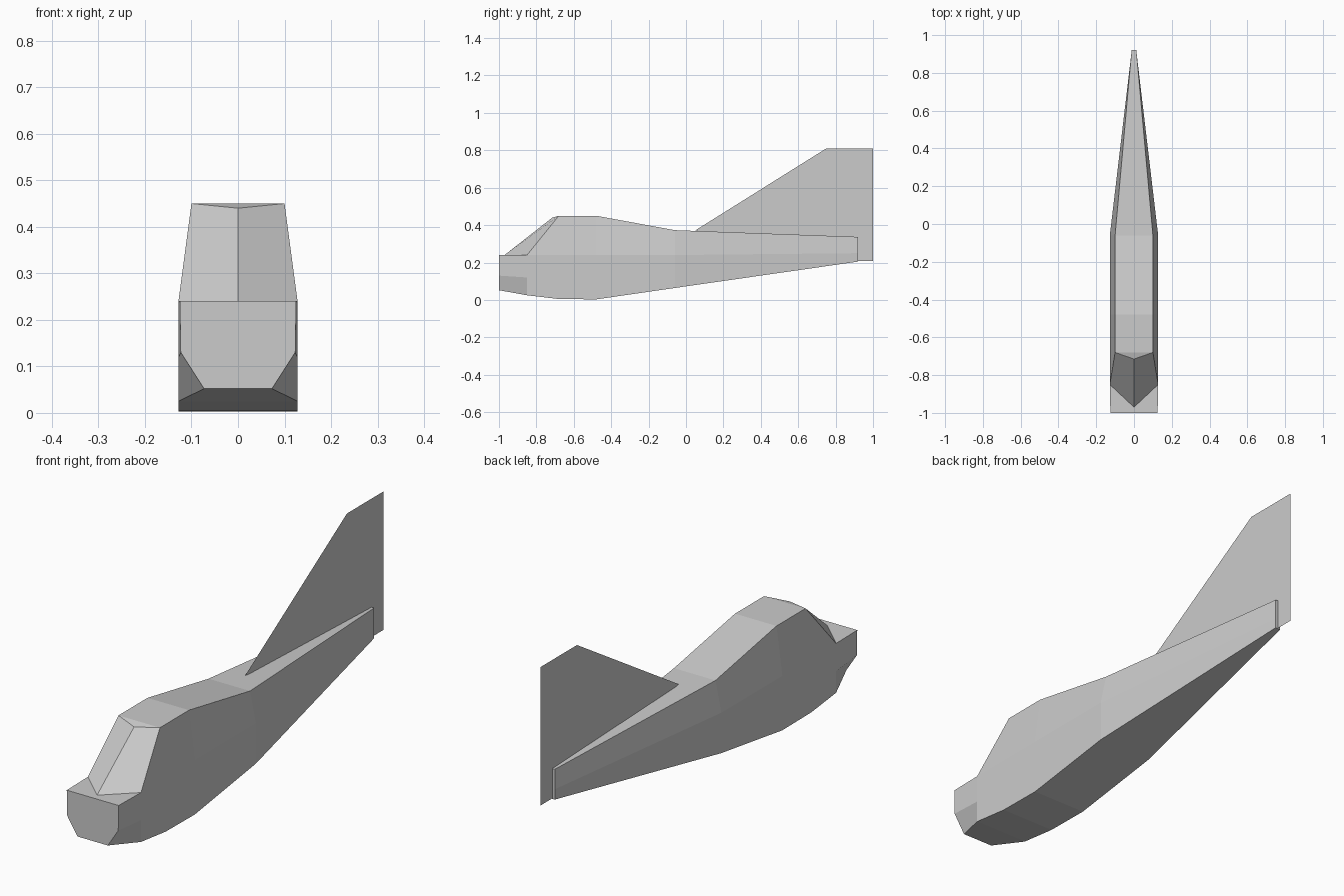
import bpy, bmesh

if "Cube" in bpy.data.objects:
    bpy.data.objects.remove(bpy.data.objects["Cube"])


def make_object(name, bm):
    mesh = bpy.data.meshes.new(name)
    bm.to_mesh(mesh)
    bm.free()
    ob = bpy.data.objects.new(name, mesh)
    bpy.context.collection.objects.link(ob)
    return ob


# Fuselage half-sections: y, then (x, z) for bottom, lower side, belt line, roof edge
sections = [
    (-1.00, [(.073, .052), (.123, .13), (.125, .24)]),
    (-0.85, [(.128, .025), (.128, .12), (.128, .24)]),
    (-0.68, [(.128, .005), (.128, .12), (.128, .24), (.10, .45)]),
    (-0.48, [(.128, .003), (.128, .12), (.128, .24), (.10, .45)]),
    (-0.06, [(.128, .064), (.128, .13), (.128, .24), (.10, .373)]),
    (0.92, [(.012, .205), (.012, .225), (.012, .25), (.012, .337)]),
]

bm = bmesh.new()
sides = {s: [[bm.verts.new((s * x, y, z)) for x, z in pts] for y, pts in sections]
         for s in (-1, 1)}
L, R = sides[-1], sides[1]

# Skin: side strips, belly and roof
for a in range(len(sections) - 1):
    b = a + 1
    for S in (L, R):
        for i in range(min(len(S[a]), len(S[b])) - 1):
            bm.faces.new((S[a][i], S[b][i], S[b][i + 1], S[a][i + 1]))
    bm.faces.new((L[a][0], R[a][0], R[b][0], L[b][0]))
    if len(L[a]) == 4:
        bm.faces.new((L[a][3], R[a][3], R[b][3], L[b][3]))

# Nose and tail caps
for k in (0, -1):
    bm.faces.new(L[k] + R[k][::-1])

# Nose deck and two-pane windscreen
base = bm.verts.new((0, -.97, .24))
peak = bm.verts.new((0, -.715, .44))
bm.faces.new((L[0][2], R[0][2], base))
for S in (L, R):
    bm.faces.new((S[0][2], S[1][2], base))
    bm.faces.new((base, S[1][2], S[2][3], peak))
    bm.faces.new((S[1][2], S[2][2], S[2][3]))
bm.faces.new((L[2][3], R[2][3], peak))
bmesh.ops.recalc_face_normals(bm, faces=bm.faces)
make_object("fuselage", bm)

# Tail fin: a flat sheet on the centre plane
fin = [(.05, .372), (.40, .385), (.58, .425), (.75, .675), (.75, .81),
       (1, .81), (1, .207), (.92, .207)]
bm = bmesh.new()
face = bm.faces.new([bm.verts.new((0, y, z)) for y, z in fin])
bmesh.ops.triangulate(bm, faces=[face])
make_object("tail_fin", bm)
